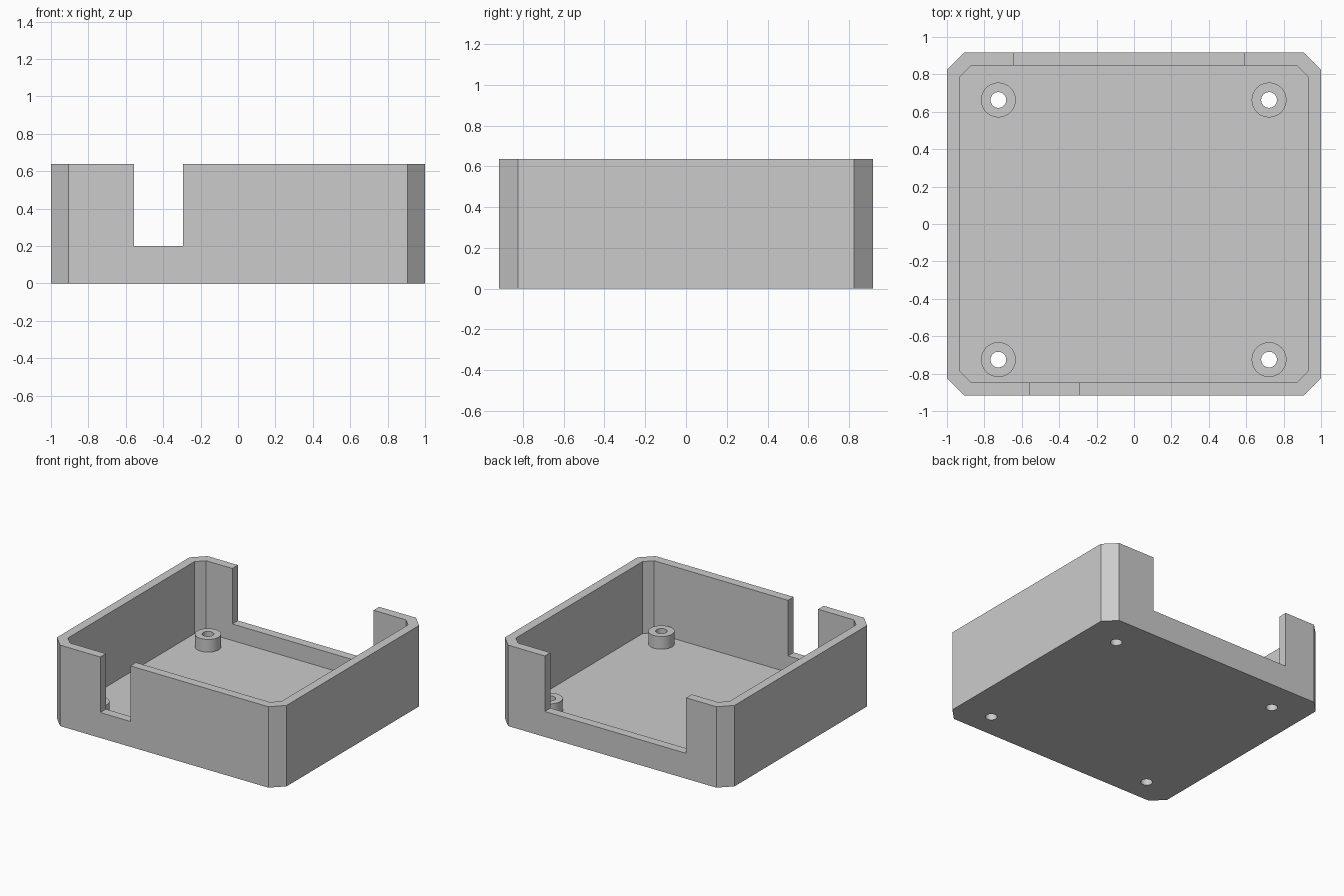
import bpy, bmesh, math

cube = bpy.data.objects.get("Cube")
if cube:
    bpy.data.objects.remove(cube, do_unlink=True)

HALF_X, HALF_Y, HEIGHT = 1.0, 0.917, 0.637
WALL, FLOOR, LEDGE = 0.07, 0.07, 0.2
POST_R, HOLE_R, POST_TOP, SIDES = 0.093, 0.042, 0.17, 48
POSTS = [(x, y) for x in (-0.725, 0.722) for y in (-0.725, 0.663)]

grey = bpy.data.materials.new("plain grey")
grey.use_nodes = True
colour = (0.6, 0.6, 0.6, 1)
grey.diffuse_color = colour
grey.node_tree.nodes["Principled BSDF"].inputs["Base Color"].default_value = colour


def add_object(name, bm):
    bmesh.ops.recalc_face_normals(bm, faces=bm.faces)
    mesh = bpy.data.meshes.new(name)
    bm.to_mesh(mesh)
    bm.free()
    mesh.materials.append(grey)
    obj = bpy.data.objects.new(name, mesh)
    bpy.context.collection.objects.link(obj)
    return obj


def prism(name, outline, z0, z1):
    bm = bmesh.new()
    base = bm.faces.new([bm.verts.new((x, y, z0)) for x, y in outline])
    top = bmesh.ops.extrude_face_region(bm, geom=[base])["geom"]
    verts = [v for v in top if isinstance(v, bmesh.types.BMVert)]
    bmesh.ops.translate(bm, verts=verts, vec=(0, 0, z1 - z0))
    return add_object(name, bm)


def chamfered(hx, hy, c):
    return [(hx - c, -hy), (hx, -hy + c), (hx, hy - c), (hx - c, hy),
            (-hx + c, hy), (-hx, hy - c), (-hx, -hy + c), (-hx + c, -hy)]


def rectangle(x0, x1, y0, y1):
    return [(x0, y0), (x1, y0), (x1, y1), (x0, y1)]


def circle(cx, cy, r):
    angles = [math.tau * i / SIDES for i in range(SIDES)]
    return [(cx + r * math.cos(a), cy + r * math.sin(a)) for a in angles]


def activate(obj):
    bpy.ops.object.select_all(action='DESELECT')
    obj.select_set(True)
    bpy.context.view_layer.objects.active = obj


def cut(target, cutter):
    cutter.hide_render = True
    activate(target)
    mod = target.modifiers.new("cut", 'BOOLEAN')
    mod.operation, mod.solver, mod.object = 'DIFFERENCE', 'EXACT', cutter
    bpy.ops.object.modifier_apply(modifier=mod.name)
    bpy.data.objects.remove(cutter, do_unlink=True)


# Tray with chamfered corners, hollowed out
tray = prism("enclosure_tray", chamfered(HALF_X, HALF_Y, 0.093), 0, HEIGHT)
cut(tray, prism("cavity_cutter", chamfered(HALF_X - WALL, HALF_Y - WALL, 0.06), FLOOR, 1))

# Narrow front opening and wide back opening
cut(tray, prism("front_cutter", rectangle(-0.557, -0.295, -1, -0.8), LEDGE, 1))
cut(tray, prism("back_cutter", rectangle(-0.643, 0.587, 0.8, 1), LEDGE, 1))

# Screw holes through the floor
for x, y in POSTS:
    cut(tray, prism("hole_cutter", circle(x, y, HOLE_R), -0.1, 0.3))

# Hollow standoffs around the holes
standoffs = []
for x, y in POSTS:
    post = prism("standoff", circle(x, y, POST_R), FLOOR, POST_TOP)
    cut(post, prism("hole_cutter", circle(x, y, HOLE_R), -0.1, 0.3))
    standoffs.append(post)

for obj in [tray] + standoffs:
    activate(obj)
    bpy.ops.object.shade_smooth_by_angle(angle=math.radians(30))
